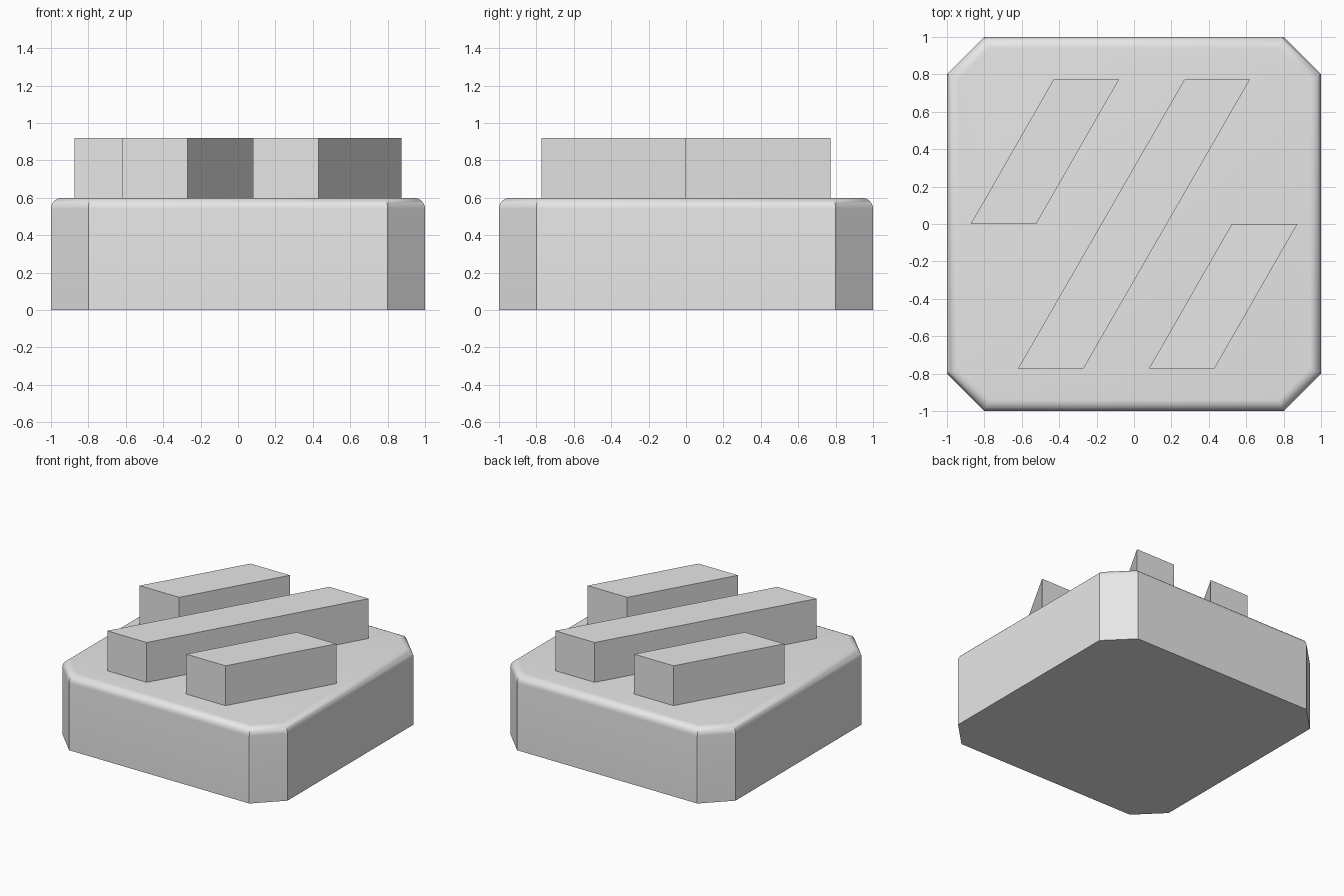
import bpy
import bmesh
import math

default_cube = bpy.data.objects.get("Cube")
if default_cube:
    bpy.data.objects.remove(default_cube, do_unlink=True)

BASE_TOP, BAR_TOP = 0.6, 0.92
ROUNDING = 0.06

grey = bpy.data.materials.new("light_grey")
grey.use_nodes = True
colour = (0.8, 0.8, 0.8, 1)
grey.diffuse_color = colour
grey.node_tree.nodes["Principled BSDF"].inputs["Base Color"].default_value = colour


def add_prism(name, outline, bottom, top, rounding=0):
    """Extrude a counter-clockwise outline, optionally rounding its top rim."""
    bm = bmesh.new()
    floor = bm.faces.new([bm.verts.new((x, y, bottom)) for x, y in outline])
    walls = bmesh.ops.extrude_face_region(bm, geom=[floor], use_keep_orig=True)
    raised = [g for g in walls["geom"] if isinstance(g, bmesh.types.BMVert)]
    bmesh.ops.translate(bm, verts=raised, vec=(0, 0, top - bottom))
    bmesh.ops.recalc_face_normals(bm, faces=bm.faces)
    if rounding:
        rim = [e for e in bm.edges if all(v.co.z > top - 0.001 for v in e.verts)]
        bmesh.ops.bevel(bm, geom=rim, offset=rounding, offset_type='OFFSET',
                        segments=8, profile=0.5, affect='EDGES')
    mesh = bpy.data.meshes.new(name)
    bm.to_mesh(mesh)
    bm.free()
    mesh.materials.append(grey)
    part = bpy.data.objects.new(name, mesh)
    bpy.context.collection.objects.link(part)
    return part


# Square base with clipped corners and a softly rounded top rim
quarter = [(1, -0.8), (1, 0.8)]
outline = []
for turn in range(4):
    for x, y in quarter:
        outline.append((x, y))
    quarter = [(-y, x) for x, y in quarter]
base = add_prism("base", outline, 0, BASE_TOP, ROUNDING)
bpy.ops.object.select_all(action='DESELECT')
base.select_set(True)
bpy.context.view_layer.objects.active = base
bpy.ops.object.shade_smooth_by_angle(angle=math.radians(30))


# Three slanted bars, each a sheared box standing on the base
def add_bar(name, start, end, width=0.35):
    (x0, y0), (x1, y1) = start, end
    add_prism(name, [(x0, y0), (x0 + width, y0), (x1 + width, y1), (x1, y1)],
              BASE_TOP, BAR_TOP)


add_bar("middle_bar", (-0.62, -0.773), (0.27, 0.773))
add_bar("right_bar", (-0.873, 0), (-0.43, 0.773))
add_bar("left_bar", (0.08, -0.773), (0.523, 0))
